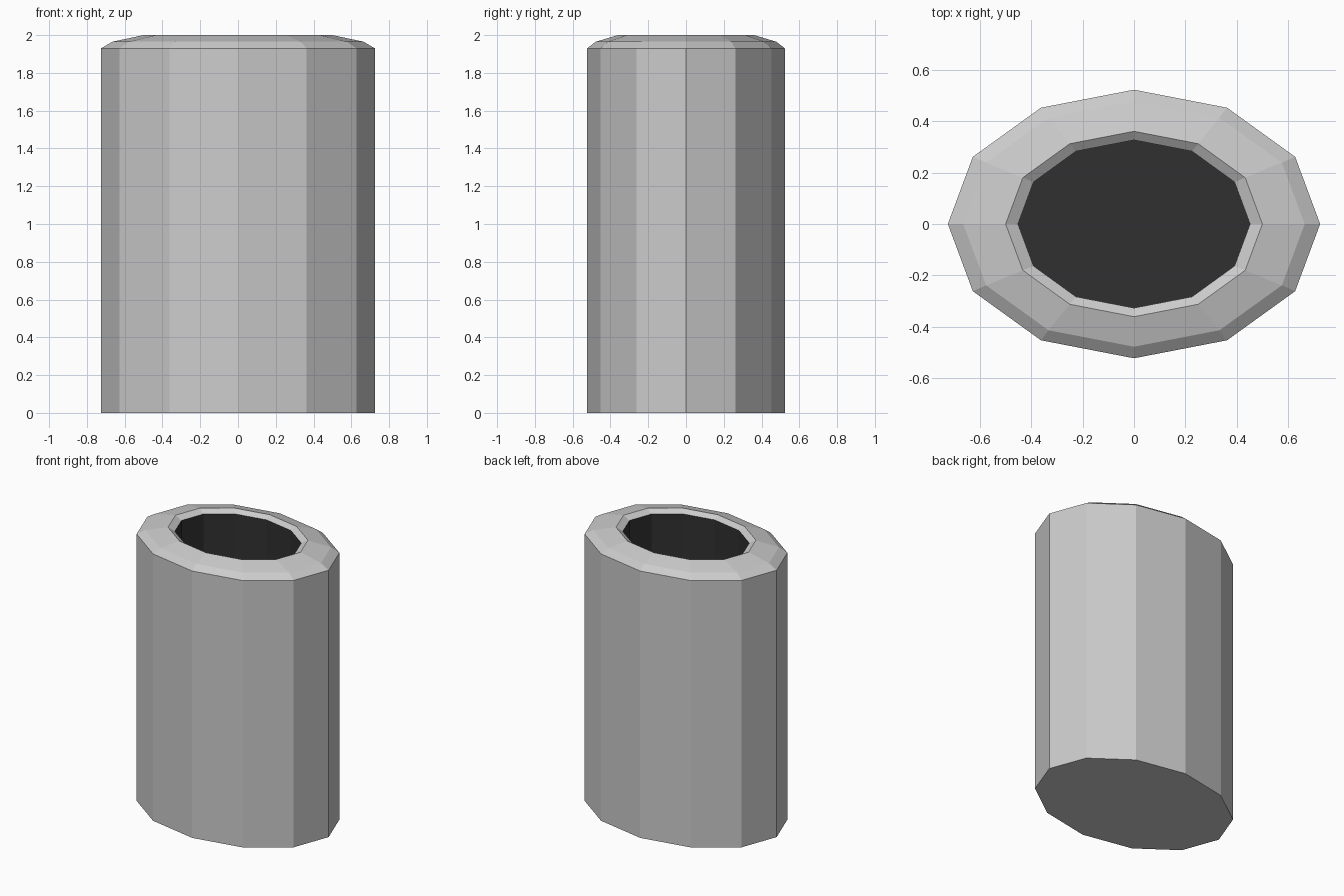
import bpy, bmesh
from math import cos, sin, tau

if "Cube" in bpy.data.objects:
    bpy.data.objects.remove(bpy.data.objects["Cube"])

SIDES = 12


def material(name, colour):
    mat = bpy.data.materials.new(name)
    mat.diffuse_color = colour
    mat.use_nodes = True
    mat.node_tree.nodes["Principled BSDF"].inputs["Base Color"].default_value = mat.diffuse_color
    return mat


def lathe(name, rings, mat=None, cap_start=False, cap_end=False):
    """Skin a stack of (x radius, y radius, z) elliptical rings."""
    bm = bmesh.new()
    loops = [[bm.verts.new((rx * cos(tau * i / SIDES), ry * sin(tau * i / SIDES), z))
              for i in range(SIDES)] for rx, ry, z in rings]
    for a, b in zip(loops, loops[1:]):
        for i in range(SIDES):
            j = (i + 1) % SIDES
            bm.faces.new((a[i], a[j], b[j], b[i]))
    if cap_start:
        bm.faces.new(loops[0][::-1])
    if cap_end:
        bm.faces.new(loops[-1])
    mesh = bpy.data.meshes.new(name)
    bm.to_mesh(mesh)
    bm.free()
    obj = bpy.data.objects.new(name, mesh)
    bpy.context.collection.objects.link(obj)
    if mat:
        mesh.materials.append(mat)
    return obj


# Outer wall, closed base and bevelled rim
lathe("outer_shell", [(0.725, 0.523, 0), (0.725, 0.523, 1.93), (0.665, 0.478, 1.965),
                      (0.5, 0.361, 2.0), (0.452, 0.327, 1.975)], cap_start=True)

# Dark hollow interior with a floor
lathe("inner_well", [(0.452, 0.327, 1.975), (0.452, 0.327, 0.2)],
      material("dark_interior", (0.03, 0.03, 0.03, 1)), cap_end=True)
